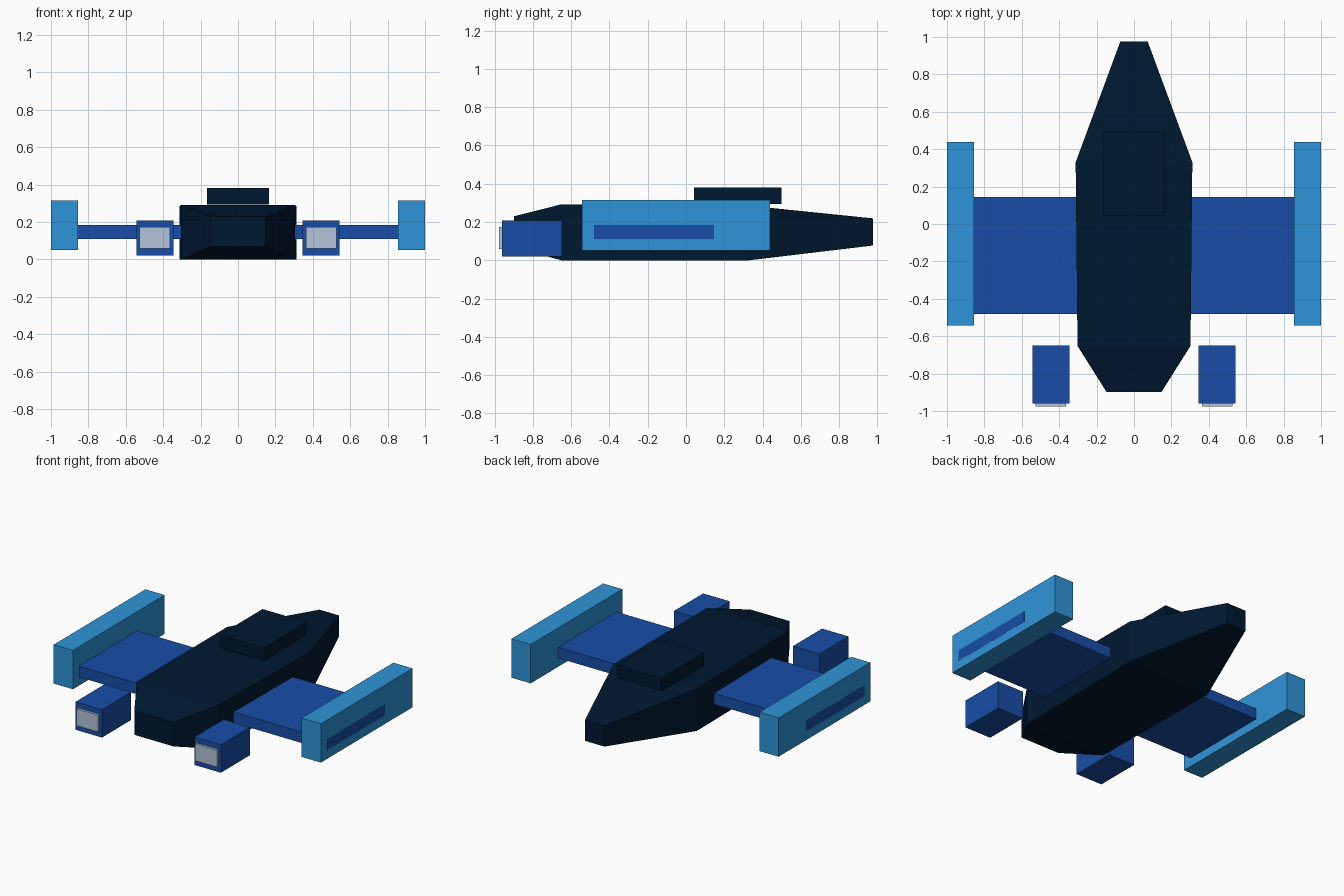
import bpy
import bmesh

if "Cube" in bpy.data.objects:
    bpy.data.objects.remove(bpy.data.objects["Cube"])


def material(name, rgb):
    m = bpy.data.materials.new(name)
    m.diffuse_color = (*rgb, 1)
    m.use_nodes = True
    m.node_tree.nodes["Principled BSDF"].inputs["Base Color"].default_value = m.diffuse_color
    return m


NAVY = material("dark navy", (0.0, 0.009, 0.030))
BLUE = material("royal blue", (0.009, 0.076, 0.390))
SKY = material("sky blue", (0.028, 0.300, 0.690))
GREY = material("pale blue grey", (0.450, 0.550, 0.690))


def loft(name, sections, mat):
    """Skin rectangular sections (y, x_min, x_max, z_min, z_max) along y."""
    bm = bmesh.new()
    rings = [[bm.verts.new(p) for p in ((a, y, c), (b, y, c), (b, y, d), (a, y, d))]
             for y, a, b, c, d in sections]
    for r, s in zip(rings, rings[1:]):
        for i in range(4):
            j = (i + 1) % 4
            bm.faces.new((r[i], r[j], s[j], s[i]))
    bm.faces.new(rings[0])
    bm.faces.new(rings[-1])
    bmesh.ops.recalc_face_normals(bm, faces=bm.faces)
    mesh = bpy.data.meshes.new(name)
    bm.to_mesh(mesh)
    bm.free()
    mesh.materials.append(mat)
    obj = bpy.data.objects.new(name, mesh)
    bpy.context.collection.objects.link(obj)
    return obj


def box(name, x, y, z, mat, mirrored=False):
    obj = loft(name, [(v, *x, *z) for v in y], mat)
    if mirrored:
        obj.modifiers.new("mirror", "MIRROR")
    return obj


# Tapered hull with a long nose at the +y end
loft("hull", [(y, -w, w, lo, hi) for y, w, lo, hi in (
    (-0.898, 0.147, 0.068, 0.230),
    (-0.652, 0.302, 0.000, 0.292),
    (0.330, 0.312, 0.000, 0.285),
    (0.976, 0.073, 0.077, 0.219))], NAVY)

# Canopy block on the hull
box("canopy", (-0.165, 0.165), (0.043, 0.498), (0.294, 0.381), NAVY)

# One wing slab passing through the hull, its ends showing on the pods
box("wing", (-1.0005, 1.0005), (-0.480, 0.145), (0.110, 0.184), BLUE)

# Wingtip pods
box("wingtip_pod", (0.856, 1.0), (-0.542, 0.438), (0.051, 0.314), SKY, True)

# Rear engines and their exhaust plates
box("engine", (0.346, 0.544), (-0.960, -0.649), (0.020, 0.209), BLUE, True)
box("exhaust", (0.363, 0.526), (-0.976, -0.950), (0.059, 0.173), GREY, True)
